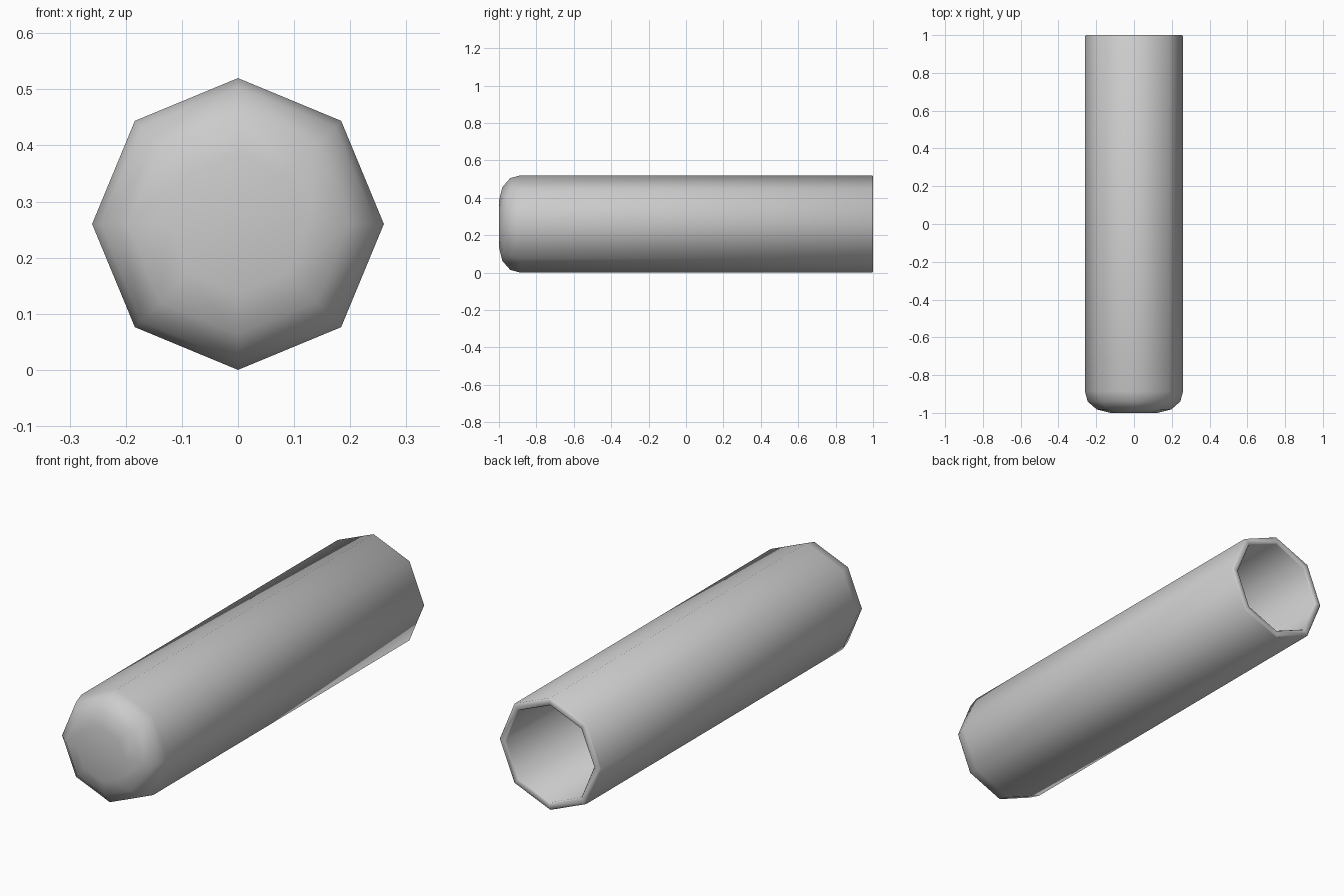
import bpy, bmesh
from math import cos, sin, pi, radians

if "Cube" in bpy.data.objects:
    bpy.data.objects.remove(bpy.data.objects["Cube"])

SIDES = 8
CENTRE_Z = 0.26

# Wall section (radius, y): outer closed end -> rim -> inner closed end
profile = [
    (0.125, -1.0), (0.197, -0.982), (0.245, -0.94), (0.26, -0.885),
    (0.26, 0.994), (0.254, 1.0), (0.231, 1.0), (0.226, 0.994),
    (0.226, -0.875), (0.213, -0.92), (0.172, -0.952), (0.11, -0.967),
]

bm = bmesh.new()
rings = [[bm.verts.new((r * cos(2 * pi * i / SIDES), y,
                        CENTRE_Z + r * sin(2 * pi * i / SIDES)))
          for i in range(SIDES)] for r, y in profile]

# Walls between neighbouring rings
for a, b in zip(rings, rings[1:]):
    for i in range(SIDES):
        j = (i + 1) % SIDES
        bm.faces.new((a[i], a[j], b[j], b[i]))

# Flat outer and inner ends
bm.faces.new(rings[0])
bm.faces.new(rings[-1])
bmesh.ops.recalc_face_normals(bm, faces=bm.faces)

mesh = bpy.data.meshes.new("tube")
bm.to_mesh(mesh)
bm.free()
tube = bpy.data.objects.new("tube", mesh)
bpy.context.collection.objects.link(tube)

# Smooth shading around the octagon
bpy.context.view_layer.objects.active = tube
tube.select_set(True)
bpy.ops.object.shade_smooth_by_angle(angle=radians(60))
